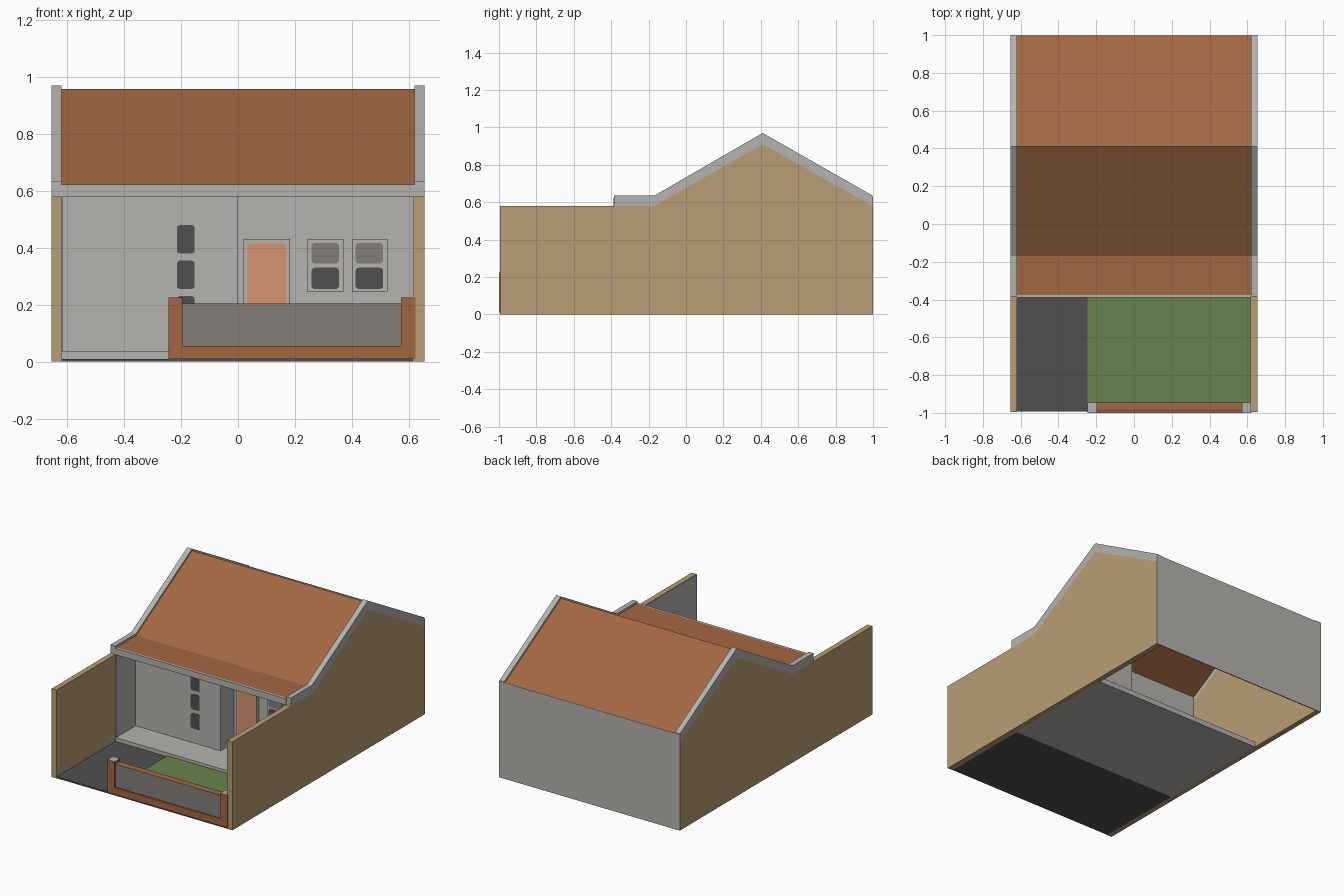
import bpy, bmesh, math

if "Cube" in bpy.data.objects:
    bpy.data.objects.remove(bpy.data.objects["Cube"])


def mat(name, hexcode):
    m = bpy.data.materials.new(name)
    c = [int(hexcode[i:i + 2], 16) / 255 for i in (0, 2, 4)]
    m.diffuse_color = [(v / 12.92 if v <= 0.04045 else ((v + 0.055) / 1.055) ** 2.4) for v in c] + [1]
    m.use_nodes = True
    m.node_tree.nodes["Principled BSDF"].inputs["Base Color"].default_value = m.diffuse_color
    return m


TAN = mat("tan_wall", "B89E76")
GRAY = mat("light_gray", "B5B3AF")
BROWN = mat("roof_brown", "A36742")
DARK = mat("dark_gray", "505050")
MID = mat("mid_gray", "827E7A")
GREEN = mat("lawn_green", "69834C")
SALMON = mat("door_salmon", "D6956E")


def finish(name, bm, mats, rule=None):
    bmesh.ops.recalc_face_normals(bm, faces=bm.faces)
    bm.normal_update()
    if rule:
        for f in bm.faces:
            f.material_index = rule(f)
    me = bpy.data.meshes.new(name)
    bm.to_mesh(me)
    bm.free()
    for m in mats:
        me.materials.append(m)
    ob = bpy.data.objects.new(name, me)
    bpy.context.collection.objects.link(ob)
    return ob


def prism(name, pts, axis, a, b, mats, rule=None):
    """Extrude a 2D profile along x (pts are y,z) or y (pts are x,z)."""
    bm = bmesh.new()
    put = (lambda p, t: (t, p[0], p[1])) if axis == 'x' else (lambda p, t: (p[0], t, p[1]))
    face = bm.faces.new([bm.verts.new(put(p, a)) for p in pts])
    ext = bmesh.ops.extrude_face_region(bm, geom=[face])
    vs = [g for g in ext["geom"] if isinstance(g, bmesh.types.BMVert)]
    bmesh.ops.translate(bm, verts=vs, vec=(b - a, 0, 0) if axis == 'x' else (0, b - a, 0))
    return finish(name, bm, mats, rule)


def box(name, x0, x1, y0, y1, z0, z1, mats, rule=None):
    return prism(name, [(x0, z0), (x1, z0), (x1, z1), (x0, z1)], 'y', y0, y1, mats, rule)


def pane(name, x0, x1, z0, z1, y, m, r=0.012):
    """Thin plate with rounded corners standing on a wall at depth y."""
    pts = []
    for cx, cz, s in ((x1 - r, z1 - r, 0), (x0 + r, z1 - r, 90), (x0 + r, z0 + r, 180), (x1 - r, z0 + r, 270)):
        for k in range(4):
            t = math.radians(s + 30 * k)
            pts.append((cx + r * math.cos(t), cz + r * math.sin(t)))
    prism(name, pts, 'y', y - 0.003, y + 0.001, [m])


W, I = 0.655, 0.62        # outer and inner half width
F, L, R = -0.385, -0.18, -0.04   # porch edge, left facade, right facade

# Boundary walls with gabled coping
for side, s in (("left", -1), ("right", 1)):
    prism(side + "_boundary_wall", [(-0.995, 0), (0.998, 0), (0.998, 0.58), (0.41, 0.91), (-0.17, 0.58), (-0.995, 0.58)],
          'x', s * I, s * W, [TAN])
    prism(side + "_coping", [(F, 0.58), (-0.17, 0.58), (0.41, 0.91), (0.998, 0.58), (0.998, 0.635),
                             (0.41, 0.97), (-0.17, 0.635), (F, 0.635)], 'x', s * I, s * W, [GRAY])

# Gray render on the inner faces of the boundary walls
box("left_inner_render", -I, -I + 0.004, F, L, 0.0, 0.61, [GRAY])
box("right_inner_render_garden", I - 0.004, I, -0.995, F, 0.0, 0.578, [GRAY])
box("right_inner_render_porch", I - 0.004, I, F, R, 0.0, 0.61, [GRAY])

# Roof sheet and fascia
prism("roof", [(F + 0.01, 0.61), (-0.17, 0.61), (0.41, 0.945), (0.998, 0.61), (0.998, 0.622),
               (0.41, 0.957), (-0.17, 0.622), (F + 0.01, 0.622)], 'x', -I, I, [BROWN])
box("fascia", -I, I, F - 0.003, F + 0.012, 0.58, 0.622, [GRAY])

# Back wall
box("back_wall", -W, W, 0.994, 1.0, 0, 0.63, [GRAY])

# House floor, facades and return wall
box("house_floor", -I, I, F, 0.415, 0, 0.035, [GRAY])
box("left_facade", -I, 0, L, L + 0.01, 0.03, 0.61, [GRAY])
box("right_facade", 0, I, R, R + 0.01, 0.03, 0.685, [GRAY])
prism("return_wall", [(L, 0.03), (R + 0.01, 0.03), (R + 0.01, 0.685), (L, 0.61)], 'x', -0.01, 0, [GRAY])

# Slit windows on the left facade
for i, z in enumerate((0.13, 0.255, 0.38)):
    pane("slit_window_%d" % (i + 1), -0.215, -0.152, z, z + 0.1, L, DARK)

# Door and two paned windows on the right facade
box("door_frame", 0.02, 0.182, R - 0.008, R, 0.035, 0.43, [GRAY])
pane("door", 0.033, 0.17, 0.04, 0.415, R - 0.008, SALMON)
for i, x in enumerate((0.245, 0.4)):
    n = "window_%d" % (i + 1)
    box(n + "_frame", x, x + 0.125, R - 0.008, R, 0.245, 0.43, [GRAY])
    pane(n + "_upper_pane", x + 0.013, x + 0.11, 0.345, 0.417, R - 0.008, MID)
    pane(n + "_lower_pane", x + 0.013, x + 0.11, 0.255, 0.33, R - 0.008, DARK)

# Ground: paving and lawn
box("paving", -I, I, -0.993, F, 0, 0.01, [DARK])
box("lawn", -0.245, I - 0.004, -0.945, F, 0.01, 0.016, [GREEN])

# Front garden wall: brown frame, gray panel, pillars with gray tops
box("garden_wall", -0.195, 0.575, -0.985, -0.945, 0.01, 0.205, [BROWN])
box("garden_wall_base", -0.195, 0.575, -1.0, -0.985, 0.01, 0.055, [BROWN])
box("garden_wall_panel", -0.195, 0.575, -0.99, -0.985, 0.055, 0.205, [MID])
for side, x in (("left", -0.245), ("right", 0.573)):
    box(side + "_pillar", x, x + 0.05, -1.0, -0.945, 0.01, 0.225, [BROWN, GRAY],
        lambda f: 1 if f.normal.z > 0.9 else 0)
